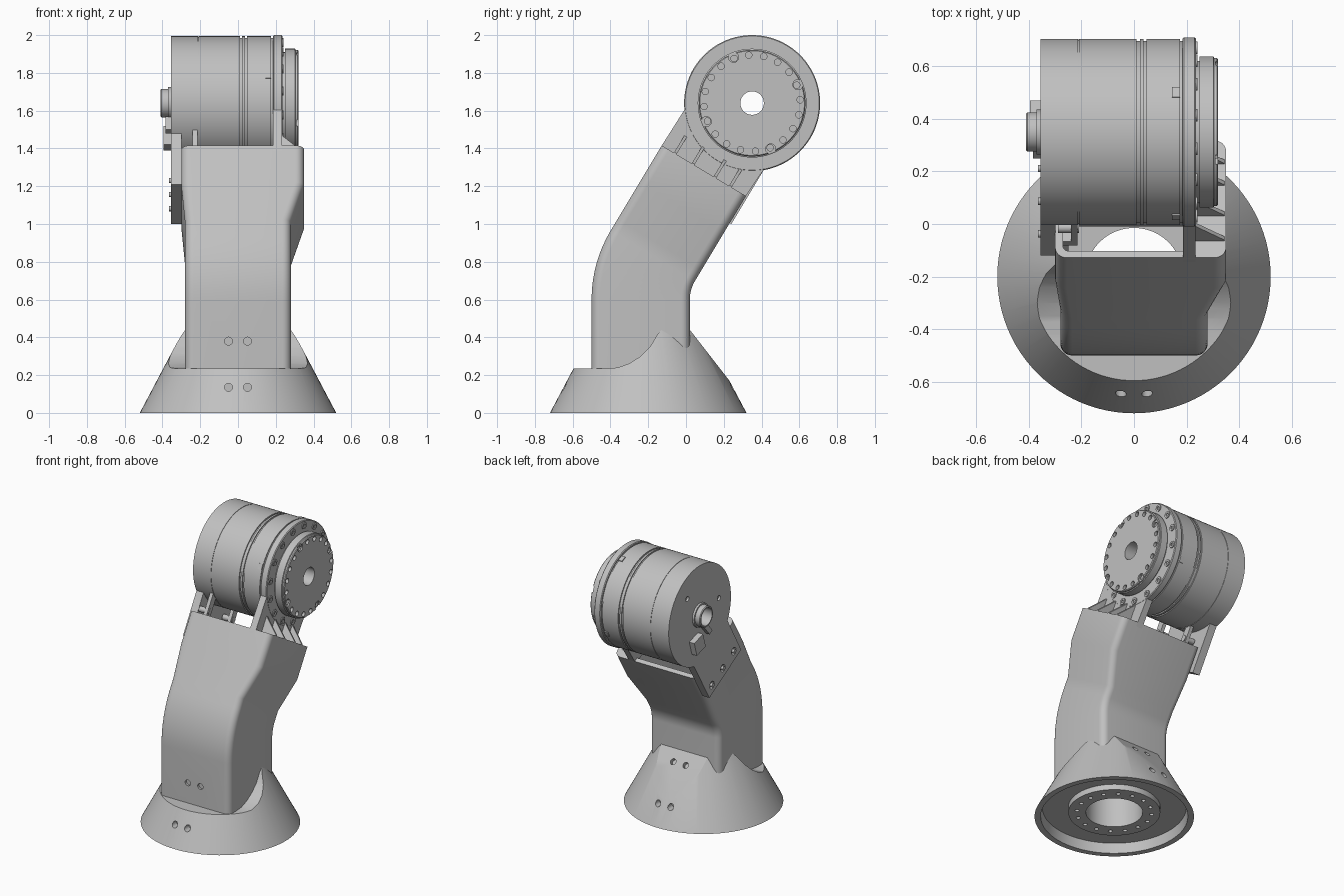
import bpy, bmesh
from math import sin, cos, pi, radians
from mathutils import Vector

cube = bpy.data.objects.get("Cube")
if cube:
    bpy.data.objects.remove(cube, do_unlink=True)

grey = bpy.data.materials.new("light grey")
grey.use_nodes = True
grey.diffuse_color = (0.53, 0.53, 0.53, 1)
grey.node_tree.nodes["Principled BSDF"].inputs["Base Color"].default_value = grey.diffuse_color

X, Y, Z = Vector((1, 0, 0)), Vector((0, 1, 0)), Vector((0, 0, 1))
TILT = radians(31)
ALONG = Vector((0, cos(TILT), -sin(TILT)))    # across the arm, front to back
UP = Vector((0, sin(TILT), cos(TILT)))        # along the leaning arm
HUB = Vector((0, 0.35, 1.64))
FOOT = Vector((0, -0.2, 0))


def finish(name, bm):
    bmesh.ops.recalc_face_normals(bm, faces=bm.faces)
    mesh = bpy.data.meshes.new(name)
    bm.to_mesh(mesh)
    bm.free()
    mesh.materials.append(grey)
    obj = bpy.data.objects.new(name, mesh)
    bpy.context.collection.objects.link(obj)
    return obj


def activate(obj):
    bpy.ops.object.select_all(action='DESELECT')
    obj.select_set(True)
    bpy.context.view_layer.objects.active = obj


def smooth(obj):
    activate(obj)
    bpy.ops.object.shade_smooth_by_angle(angle=radians(25))


def ring_shell(name, loops):
    """Skin closed loops, joining the last loop back to the first."""
    bm = bmesh.new()
    rows = [[bm.verts.new(p) for p in loop] for loop in loops]
    for i, row in enumerate(rows):
        nxt = rows[(i + 1) % len(rows)]
        for j in range(len(row)):
            k = (j + 1) % len(row)
            bm.faces.new((row[j], row[k], nxt[k], nxt[j]))
    return finish(name, bm)


def revolve(name, profile, origin, axis, segments=96):
    """Spin a closed (distance along axis, radius) profile."""
    turn = axis.to_track_quat('Z', 'Y')
    loops = []
    for h, r in profile:
        angles = [2 * pi * i / segments for i in range(segments)]
        loops.append([origin + turn @ Vector((r * cos(a), r * sin(a), h)) for a in angles])
    return ring_shell(name, loops)


def slab(name, outline, offset):
    """Extrude a flat outline by a vector."""
    bm = bmesh.new()
    face = bm.faces.new([bm.verts.new(p) for p in outline])
    out = bmesh.ops.extrude_face_region(bm, geom=[face])["geom"]
    verts = [v for v in out if isinstance(v, bmesh.types.BMVert)]
    bmesh.ops.translate(bm, vec=offset, verts=verts)
    return finish(name, bm)


def side_slab(name, yz, x0, x1):
    return slab(name, [Vector((x0, y, z)) for y, z in yz], X * (x1 - x0))


def pins(name, spots, axis, radius, length):
    """A set of equal cylinders centred on the spots."""
    bm = bmesh.new()
    turn = axis.to_track_quat('Z', 'Y').to_matrix().to_4x4()
    for spot in spots:
        made = bmesh.ops.create_cone(bm, cap_ends=True, segments=20, radius1=radius,
                                     radius2=radius, depth=length, matrix=turn)
        bmesh.ops.translate(bm, vec=spot, verts=made["verts"])
    return finish(name, bm)


def boolean(target, tool, operation='DIFFERENCE'):
    activate(target)
    mod = target.modifiers.new("cut", 'BOOLEAN')
    mod.object, mod.operation, mod.solver = tool, operation, 'EXACT'
    bpy.ops.object.modifier_apply(modifier=mod.name)
    bpy.data.objects.remove(tool, do_unlink=True)


def circle_spots(centre, radius, count, start, u, v):
    angles = [radians(start) + 2 * pi * i / count for i in range(count)]
    return [centre + u * radius * cos(a) + v * radius * sin(a) for a in angles]


def pair(y, z):
    return [Vector((x, y, z)) for x in (-0.05, 0.05)]


# Conical base, trimmed by a side profile and recessed underneath
base = revolve("base", [(0, 0.52), (0.45, 0.282), (0.45, 0.185), (0.03, 0.185),
                        (0.03, 0.3), (0.07, 0.3), (0.07, 0.47), (0, 0.48)], FOOT, Z)
trim = side_slab("base_trim", [(-0.8, -0.1), (-0.8, 0.235), (-0.42, 0.235), (-0.36, 0.24),
                               (-0.3, 0.262), (-0.24, 0.3), (-0.19, 0.35), (-0.155, 0.41),
                               (-0.13, 0.44), (0.02, 0.44), (0.44, -0.1)], -1, 1)
boolean(base, trim, 'INTERSECT')
slope = Vector((0, 0.79, 0.61))
boolean(base, pins("foot_holes", circle_spots(FOOT + Z * 0.03, 0.245, 16, 11, X, Y), Z, 0.014, 0.05))
boolean(base, pins("front_holes", pair(-0.65, 0.135), Y, 0.021, 0.1))
boolean(base, pins("back_holes", pair(0.25, 0.135), Y, 0.021, 0.1))
boolean(base, pins("slope_holes", pair(0.075, 0.37), slope, 0.021, 0.06))
smooth(base)

# Hollow arm: straight stem, bend, then a leaning part that widens
pivot = Vector((0, 0.21, 0.6))
OUTER, INNER = 0.71, 0.19


def bend(angle):
    return Vector((0, -cos(angle), sin(angle)))


narrow, wide = (-0.28, 0.28), (-0.3, 0.35)
sections = [(pivot - Y * OUTER - Z * 0.5, pivot - Y * INNER - Z * 0.5, narrow)]
for i in range(9):
    ray = bend(TILT * i / 8)
    sections.append((pivot + ray * OUTER, pivot + ray * INNER, narrow))
front_end, back_end = sections[-1][0], sections[-1][1]
for rise, width in ((0.07, narrow), (0.3, wide), (0.525, wide)):
    sections.append((front_end + UP * rise, back_end + UP * rise, width))
TOP = sections[-1][0]


def arm_loop(section, wall):
    front, back, (x0, x1) = section
    depth = (back - front).length
    across = (back - front) / depth
    round_r = 0.045 - wall * 0.8
    lo, hi, near, far = x0 + wall + round_r, x1 - wall - round_r, wall + round_r, depth - wall - round_r
    loop = []
    for q, (x, d) in enumerate(((hi, far), (lo, far), (lo, near), (hi, near))):
        for s in range(7):
            a = pi / 2 * (q + s / 6)
            loop.append(front + across * (d + round_r * sin(a)) + X * (x + round_r * cos(a)))
    return loop


arm = ring_shell("arm", [arm_loop(s, 0) for s in sections] +
                 [arm_loop(s, 0.03) for s in reversed(sections)])
boolean(arm, pins("arm_holes", pair(-0.5, 0.38), Y, 0.021, 0.03))
smooth(arm)

# Motor with rear boss, grooves, mounting flange, output disc and through bore
bore, body, groove = 0.062, 0.354, 0.346
motor = revolve("motor", [
    (-0.41, bore), (-0.41, 0.07), (-0.405, 0.075), (-0.37, 0.075), (-0.37, 0.085),
    (-0.355, 0.085), (-0.355, body), (-0.213, body), (-0.213, 0.351), (-0.209, 0.351),
    (-0.209, body), (0.01, body), (0.01, groove), (0.022, groove), (0.022, body),
    (0.036, body), (0.036, groove), (0.048, groove), (0.048, body), (0.175, body),
    (0.175, groove), (0.185, groove), (0.185, 0.355), (0.19, 0.36), (0.23, 0.36),
    (0.235, 0.355), (0.235, 0.27), (0.25, 0.27), (0.25, 0.288), (0.302, 0.288),
    (0.305, 0.282), (0.315, 0.282), (0.32, 0.277), (0.32, bore)], HUB, X, 128)
disc_face, flange_face = HUB + X * 0.32, HUB + X * 0.235
boolean(motor, pins("disc_holes", circle_spots(disc_face, 0.255, 20, 4, Y, Z), X, 0.017, 0.04))
boolean(motor, pins("disc_notches", circle_spots(disc_face, 0.262, 4, 22, Y, Z), X, 0.027, 0.02))
boolean(motor, pins("rear_holes", circle_spots(HUB - X * 0.355, 0.22, 3, 50, Y, Z), X, 0.018, 0.03))
smooth(motor)

# Screws round the flange
for i, spot in enumerate(circle_spots(flange_face, 0.326, 16, 11.25, Y, Z)):
    smooth(revolve("flange_screw", [(-0.01, 0.011), (0.006, 0.011), (0.006, 0.024),
                                    (-0.01, 0.024)], spot, X, 20))

# Small locating tabs on the motor shell
for a in (65, 155, 245, 335):
    side = Y * cos(radians(a)) + Z * sin(radians(a))
    sweep = X.cross(side) * 0.02
    corner = HUB + X * 0.145 + side * 0.34
    slab("locating_tab", [corner - sweep, corner + sweep, corner + sweep + X * 0.03,
                          corner - sweep + X * 0.03], side * 0.02)


def on_arm(s, t, x=0):
    return TOP + ALONG * s + UP * t + X * x


# Flange web down to the arm, its closing shelf and gussets
web = [on_arm(0, -0.03), on_arm(0.52, -0.03), on_arm(0.52, 0), Vector((0, 0.41, 1.286)),
       Vector((0, -0.005, 1.61)), on_arm(0, 0)]
slab("flange_web", [p + X * 0.186 for p in web], X * 0.048)
slab("arm_shelf", [on_arm(0.015, -0.02, 0.19), on_arm(0.5, -0.02, 0.19),
                   on_arm(0.5, -0.02, 0.335), on_arm(0.015, -0.02, 0.335)], UP * 0.019)
for s in (0.075, 0.185, 0.32, 0.415):
    slab("gusset", [on_arm(s, -0.01, 0.23), on_arm(s, -0.01, 0.345), on_arm(s, 0.005, 0.345),
                    on_arm(s, 0.11, 0.23)], ALONG * 0.016)

# Bolted support plates at the rear end of the motor
plate = side_slab("support_plate", [(-0.12, 1.21), (0.24, 1.0), (0.42, 1.3), (0.042, 1.49)],
                  -0.355, -0.299)
row = [Vector((-0.355, -0.12, 1.21)) + ALONG * s + UP * 0.06 for s in (0.06, 0.205, 0.35)]
boolean(plate, pins("plate_holes", row, X, 0.026, 0.04))
pins("plate_bolts", row, X, 0.014, 0.02)
for s in (0.09, 0.4):
    slab("inner_strut", [on_arm(s, -0.06, -0.29), on_arm(s, -0.06, -0.215),
                         on_arm(s, 0.16, -0.215), on_arm(s, 0.16, -0.24),
                         on_arm(s, -0.03, -0.24), on_arm(s, -0.03, -0.29)], ALONG * 0.05)
smooth(pins("strut_bolts", [on_arm(s, 0.03, -0.25) for s in (0.115, 0.425)], X, 0.02, 0.08))

# Connector and cable clip on the rear face
side_slab("connector", [(0.34, 1.42), (0.44, 1.39), (0.47, 1.49), (0.37, 1.52)], -0.395, -0.35)
side_slab("cable_clip", [(0.25, 1.5), (0.28, 1.48), (0.34, 1.55), (0.31, 1.57)], -0.385, -0.35)
